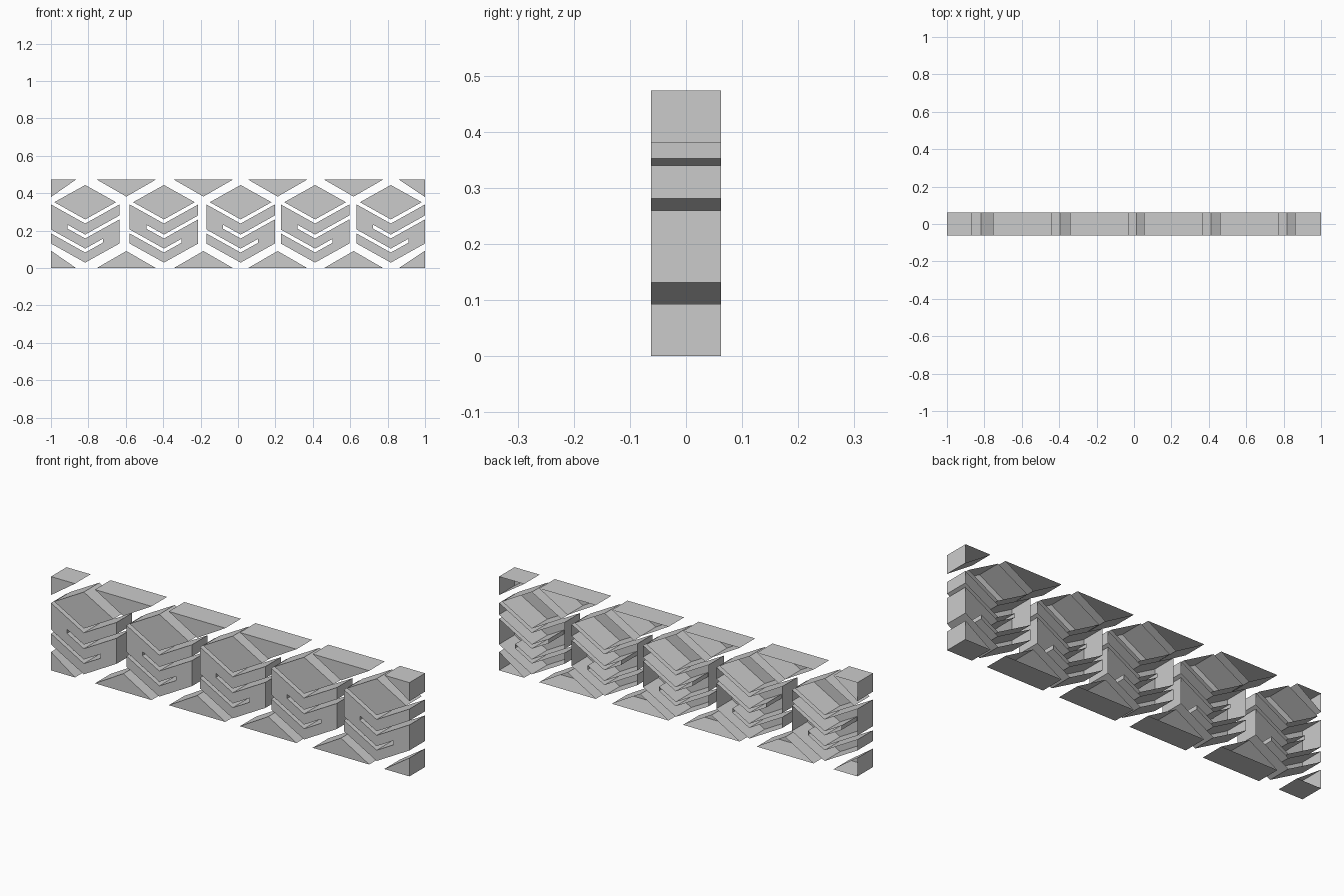
import bpy, bmesh

if "Cube" in bpy.data.objects:
    bpy.data.objects.remove(bpy.data.objects["Cube"])

DEPTH = 0.062      # half thickness
HEIGHT = 0.473
SLOPE = 0.557      # rise of the slanted edges
HALF = 0.183       # half width of a tile
SLOT = 0.094       # how far each slot passes the centre line


def shell(name, profile, ox=0.0):
    """Front face from an anticlockwise x-z profile, with side walls and an open back."""
    bm = bmesh.new()
    front = [bm.verts.new((x + ox, -DEPTH, z)) for x, z in profile]
    back = [bm.verts.new((x + ox, DEPTH, z)) for x, z in profile]
    bm.faces.new(front)
    n = len(profile)
    for i in range(n):
        j = (i + 1) % n
        bm.faces.new((front[i], back[i], back[j], front[j]))
    me = bpy.data.meshes.new(name)
    bm.to_mesh(me)
    bm.free()
    ob = bpy.data.objects.new(name, me)
    bpy.context.collection.objects.link(ob)
    return ob


def chevron(x0, x1, z):
    """Points of a V-shaped line whose lowest point is at height z."""
    return [(x, z + SLOPE * abs(x)) for x in (x0, 0.0, x1)]


def flip(profile):
    """Mirror a profile top to bottom, keeping it anticlockwise."""
    return [(x, HEIGHT - z) for x, z in reversed(profile)]


# Tile outlines: diamond lid and folded body with one slot from each side
lid = [(0, 0.26), (0.165, 0.352), (0, 0.444), (-0.165, 0.352)]
body = (chevron(-HALF, HALF, 0.029)
        + chevron(HALF, -SLOT, 0.158) + chevron(-SLOT, HALF, 0.179)
        + chevron(HALF, -HALF, 0.238)
        + chevron(-HALF, SLOT, 0.104) + chevron(SLOT, -HALF, 0.083))

for i, cx in enumerate((-0.817, -0.396, 0.014, 0.412, 0.817)):
    shell(f"tile_lid_{i}", lid, cx)
    shell(f"tile_body_{i}", body, cx)

# Border triangles between the tiles, bottom and top
wedge = [(-0.158, 0), (0.158, 0), (0, 0.091)]
for i, cx in enumerate((-0.597, -0.185, 0.212, 0.618)):
    shell(f"bottom_wedge_{i}", wedge, cx)
    shell(f"top_wedge_{i}", flip(wedge), cx)

# Half wedges in the four corners
corners = {"left": [(-1, 0), (-0.866, 0), (-1, 0.093)],
           "right": [(0.86, 0), (1, 0), (1, 0.093)]}
for side, prof in corners.items():
    shell(f"bottom_{side}_corner", prof)
    shell(f"top_{side}_corner", flip(prof))
